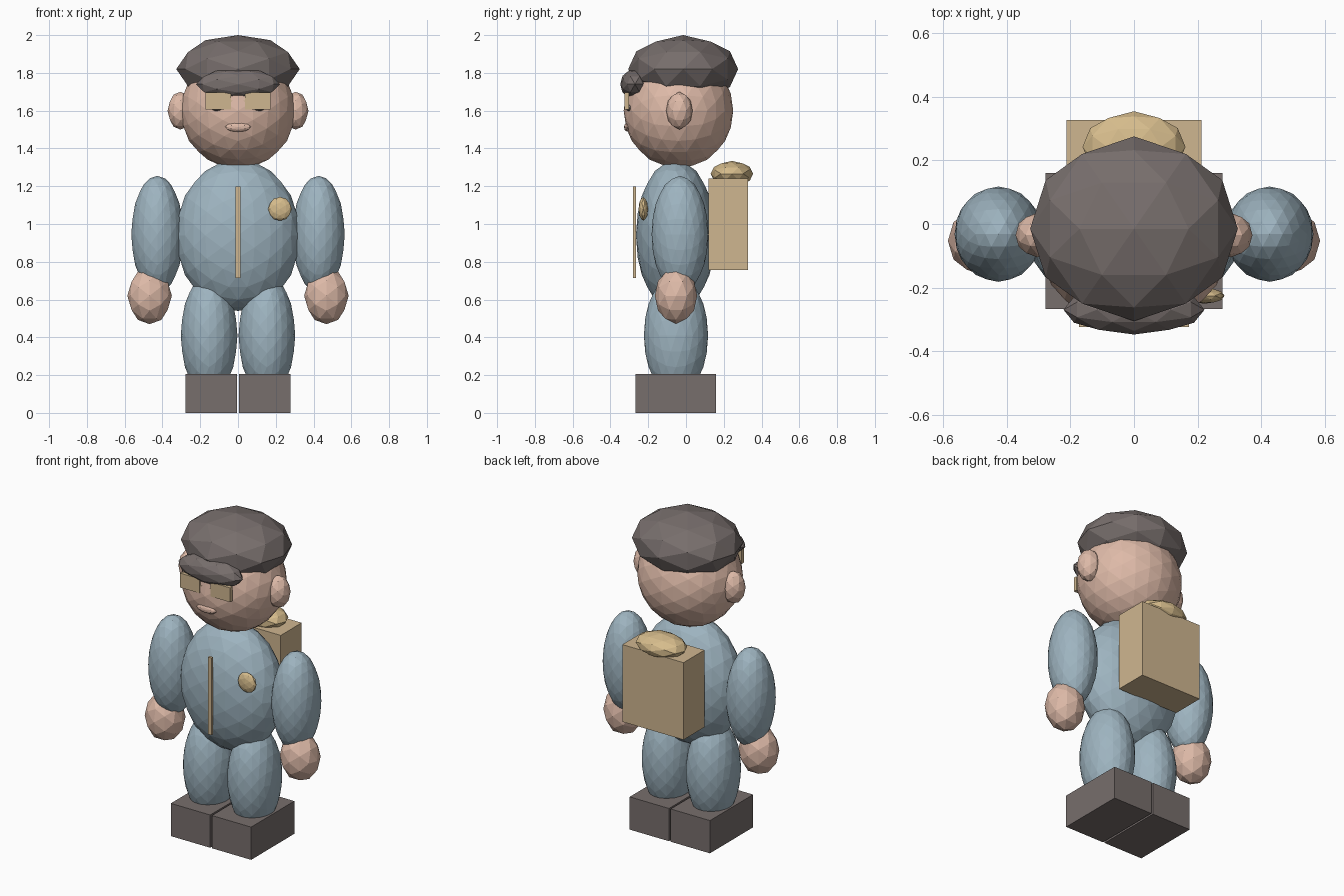
import bpy, bmesh, math
from mathutils import Matrix, Vector

cube = bpy.data.objects.get("Cube")
if cube:
    bpy.data.objects.remove(cube, do_unlink=True)


def material(name, srgb):
    lin = [((c / 255 + 0.055) / 1.055) ** 2.4 for c in srgb]
    m = bpy.data.materials.new(name)
    m.use_nodes = True
    m.diffuse_color = (*lin, 1)
    bsdf = next(n for n in m.node_tree.nodes if n.type == 'BSDF_PRINCIPLED')
    bsdf.inputs["Base Color"].default_value = (*lin, 1)
    return m


BLUE = material("uniform blue", (158, 180, 192))
SKIN = material("skin", (222, 186, 168))
DARK = material("dark grey", (119, 110, 108))
TAN = material("tan", (207, 182, 144))
GOLD = material("pale gold", (214, 188, 140))


def finish(bm, name, mat):
    mesh = bpy.data.meshes.new(name)
    bm.to_mesh(mesh)
    bm.free()
    mesh.materials.append(mat)
    obj = bpy.data.objects.new(name, mesh)
    bpy.context.collection.objects.link(obj)
    return obj


def ball(name, centre, radii, mat, level=3):
    """Faceted ellipsoid turned so an edge midpoint lies on every axis."""
    bm = bmesh.new()
    bmesh.ops.create_icosphere(bm, subdivisions=level, radius=1)
    turn = Matrix.Rotation(-math.atan(2) / 2, 4, 'Y')
    place = Matrix.Translation(centre) @ Matrix.Diagonal((*radii, 1)) @ turn
    bmesh.ops.transform(bm, matrix=place, verts=bm.verts)
    return finish(bm, name, mat)


def box(name, low, high, mat):
    low, high = Vector(low), Vector(high)
    bm = bmesh.new()
    bmesh.ops.create_cube(bm, size=1)
    place = Matrix.Translation((low + high) / 2) @ Matrix.Diagonal((*(high - low), 1))
    bmesh.ops.transform(bm, matrix=place, verts=bm.verts)
    return finish(bm, name, mat)


# Torso, head and cap
ball("torso", (0, -0.055, 0.94), (0.33, 0.21, 0.40), BLUE)
ball("head", (0, -0.04, 1.60), (0.305, 0.29, 0.305), SKIN)
ball("cap", (0, -0.015, 1.82), (0.327, 0.291, 0.18), DARK, 2)
ball("cap_brim", (0, -0.27, 1.74), (0.222, 0.078, 0.083), DARK, 2)
ball("mouth", (0, -0.31, 1.513), (0.07, 0.018, 0.025), SKIN, 2)

# Paired parts
for side, s in (("left", 1), ("right", -1)):
    ball(side + "_ear", (s * 0.305, -0.035, 1.60), (0.068, 0.07, 0.1), SKIN, 2)
    ball(side + "_eye", (s * 0.105, -0.30, 1.615), (0.04, 0.018, 0.018), DARK, 2)
    ball(side + "_arm", (s * 0.427, -0.032, 0.945), (0.138, 0.15, 0.31), BLUE)
    ball(side + "_hand", (s * 0.468, -0.053, 0.62), (0.118, 0.112, 0.15), SKIN, 2)
    ball(side + "_leg", (s * 0.153, -0.053, 0.41), (0.15, 0.17, 0.32), BLUE)
    x = sorted((s * 0.006, s * 0.278))
    box(side + "_boot", (x[0], -0.267, 0), (x[1], 0.16, 0.205), DARK)
    x = sorted((s * 0.038, s * 0.173))
    box(side + "_lens", (x[0], -0.325, 1.607), (x[1], -0.302, 1.697), TAN)

# Glasses bridge, zip and badge
box("glasses_bridge", (-0.04, -0.32, 1.635), (0.04, -0.305, 1.655), TAN)
box("zip", (-0.012, -0.281, 0.715), (0.012, -0.264, 1.198), TAN)
ball("badge", (0.222, -0.226, 1.08), (0.063, 0.025, 0.063), GOLD, 2)

# Backpack with its rounded bundle
box("backpack", (-0.212, 0.12, 0.757), (0.212, 0.327, 1.24), TAN)
ball("backpack_bundle", (0, 0.243, 1.266), (0.162, 0.112, 0.068), GOLD, 2)
